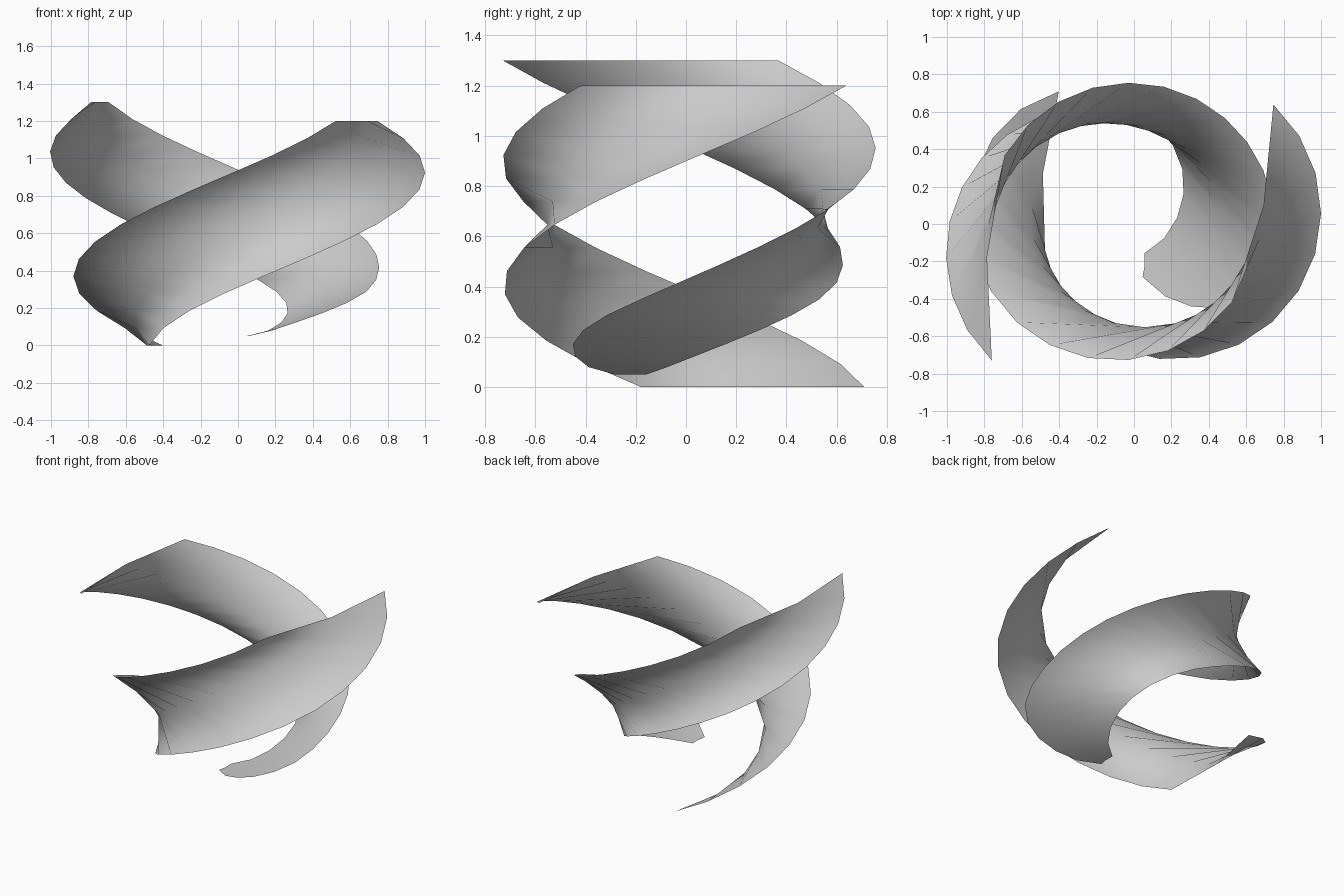
import bpy
import math
from mathutils import Vector

cube = bpy.data.objects.get("Cube")
if cube:
    bpy.data.objects.remove(cube, do_unlink=True)

# Single plain grey finish
grey = bpy.data.materials.new("plain grey")
grey.use_nodes = True
colour = (0.6, 0.6, 0.6, 1.0)
grey.diffuse_color = colour
grey.node_tree.nodes["Principled BSDF"].inputs["Base Color"].default_value = colour


def edge_point(edge, sweep, tip, low, high, t):
    """Point on a helical edge whose radius opens out from a narrow lower tip."""
    cx, cy, radius, start, opening = edge
    z = low + (high - low) * t
    ease = math.sin(math.pi / 2 * min(1.0, (z - low) / opening)) ** 0.7
    r = radius * (tip + (1 - tip) * ease)
    a = math.radians(start + sweep * t - 20 * (1 - tip) * (1 - ease) ** 3)
    return Vector((cx + r * math.cos(a), cy + r * math.sin(a), z))


def ribbon(name, lead, trail, sweep, tip, low, high, rows, pack):
    """Twisted sheet of long facets between two helical edges and a middle line."""
    verts, faces = [], []
    for i in range(rows + 1):
        t = (i / rows) ** pack  # pack > 1 crowds rows toward the lower tip
        a = edge_point(lead, sweep, tip, low, high, t)
        b = edge_point(trail, sweep, tip, low, high, t)
        chord = b - a
        # The middle line bows outward, most at the two ends
        bow = Vector((-chord.y, chord.x, 0)) * (0.02 + 0.035 * (2 * t - 1) ** 2)
        verts += [a, (a + b) / 2 + bow, b]
    # Diagonals run along the twist so the facets ridge outward
    for i in range(rows):
        for j in range(2):
            k = i * 3 + j
            faces += [(k, k + 3, k + 4), (k, k + 4, k + 1)]
    mesh = bpy.data.meshes.new(name)
    mesh.from_pydata(verts, [], faces)
    mesh.materials.append(grey)
    mesh.update()
    obj = bpy.data.objects.new(name, mesh)
    bpy.context.collection.objects.link(obj)
    for p in mesh.polygons:
        p.use_smooth = True


# Each edge: centre x, centre y, radius, starting angle, height of the opening
ribbon("front_ribbon", lead=(0.215, 0.06, 0.785, -159.5, 0.3),
       trail=(-0.1, 0.05, 0.78, 116, 0.3), sweep=207, tip=0.93,
       low=0.0, high=1.2, rows=13, pack=1)
ribbon("back_ribbon", lead=(-0.22, -0.16, 0.785, 13.5, 0.38),
       trail=(-0.02, -0.02, 0.775, -63, 0.28), sweep=213, tip=0.35,
       low=0.05, high=1.3, rows=18, pack=1.3)
